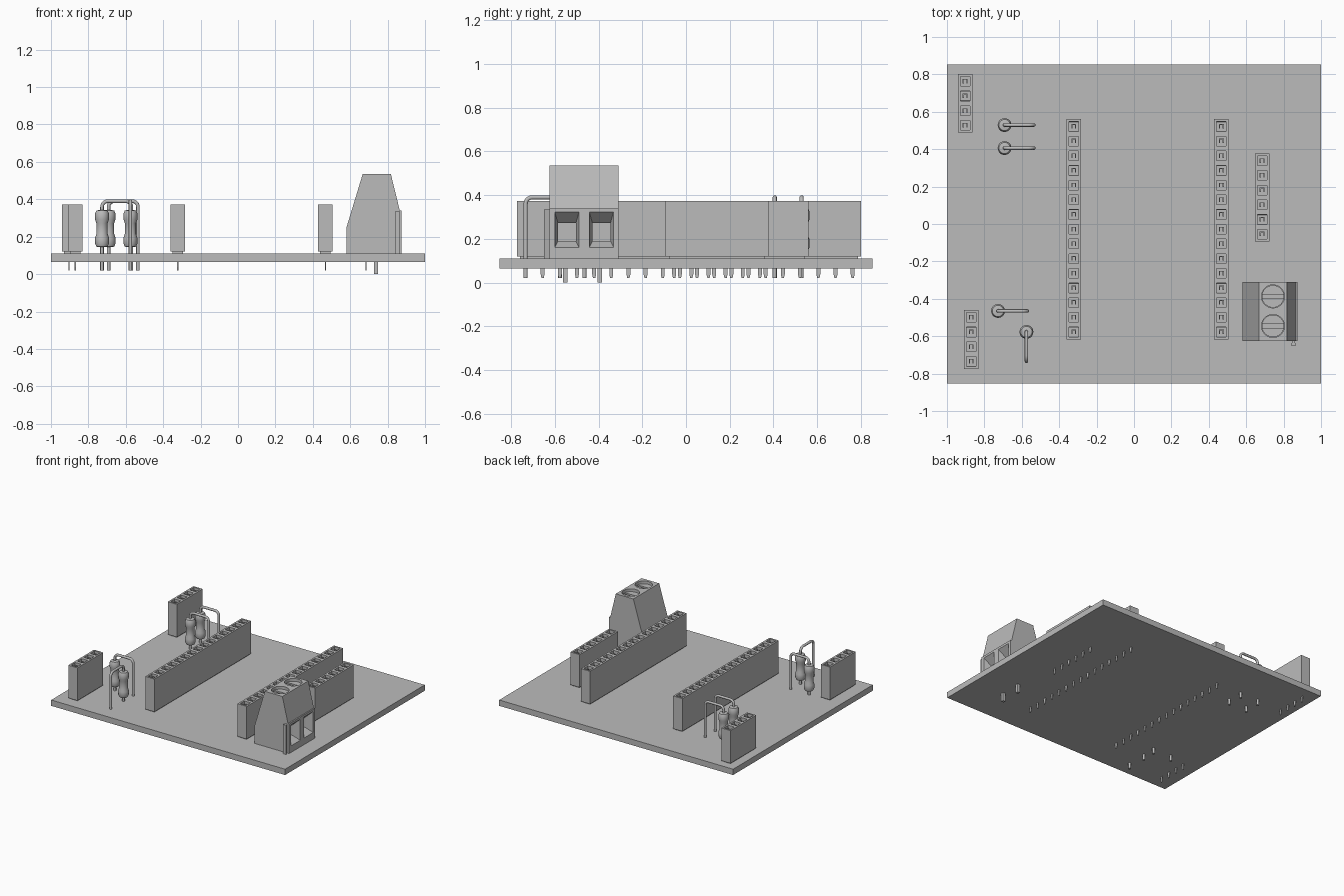
import bpy, bmesh, math
from mathutils import Vector

if "Cube" in bpy.data.objects:
    bpy.data.objects.remove(bpy.data.objects["Cube"])

grey = bpy.data.materials.new("plain grey")
grey.use_nodes = True
grey.diffuse_color = (0.5, 0.5, 0.5, 1)
grey.node_tree.nodes["Principled BSDF"].inputs["Base Color"].default_value = (0.5, 0.5, 0.5, 1)

PITCH = 0.0785
BOARD_LOW, BOARD_TOP = 0.065, 0.11
HEADER_TOP = 0.373
PIN_END = 0.02


def loft(bm, loops):
    """Skin a closed solid through loops of equal length."""
    rings = [[bm.verts.new(p) for p in loop] for loop in loops]
    n = len(rings[0])
    faces = [bm.faces.new(rings[0][::-1]), bm.faces.new(rings[-1])]
    for a, b in zip(rings, rings[1:]):
        for i in range(n):
            j = (i + 1) % n
            faces.append(bm.faces.new((a[i], a[j], b[j], b[i])))
    bmesh.ops.recalc_face_normals(bm, faces=faces)


def rect(x, y, z, hx, hy):
    return [(x - hx, y - hy, z), (x + hx, y - hy, z), (x + hx, y + hy, z), (x - hx, y + hy, z)]


def box(bm, x, y, hx, hy, z0, z1):
    loft(bm, [rect(x, y, z0, hx, hy), rect(x, y, z1, hx, hy)])


def circle(x, y, z, r, n=20):
    return [(x + r * math.cos(math.tau * i / n), y + r * math.sin(math.tau * i / n), z) for i in range(n)]


def finish(bm, name, smooth=False):
    mesh = bpy.data.meshes.new(name)
    bm.to_mesh(mesh)
    bm.free()
    mesh.materials.append(grey)
    ob = bpy.data.objects.new(name, mesh)
    bpy.context.collection.objects.link(ob)
    if smooth:
        bpy.ops.object.select_all(action='DESELECT')
        ob.select_set(True)
        bpy.context.view_layer.objects.active = ob
        bpy.ops.object.shade_smooth_by_angle(angle=math.radians(40))
    return ob


def cut(ob, cutter_bm):
    """Subtract the cutter solids and bake the result."""
    cutter = finish(cutter_bm, "cutter")
    cutter.hide_render = True
    mod = ob.modifiers.new("cut", 'BOOLEAN')
    mod.operation, mod.solver, mod.object = 'DIFFERENCE', 'EXACT', cutter
    bpy.context.view_layer.update()
    baked = bpy.data.meshes.new_from_object(ob.evaluated_get(bpy.context.evaluated_depsgraph_get()))
    ob.modifiers.clear()
    ob.data = baked
    bpy.data.objects.remove(cutter)


def header(name, x, y, count):
    """Socket strip running along y, with pockets, contacts and pins."""
    bm = bmesh.new()
    bmesh.ops.create_grid(bm, x_segments=1, y_segments=count, size=0.5)
    for v in bm.verts:
        v.co = Vector((x + v.co.x * PITCH, y + v.co.y * PITCH * count, BOARD_TOP + 0.01))
    ext = bmesh.ops.extrude_face_region(bm, geom=bm.faces[:], use_keep_orig=True)
    for v in ext["geom"]:
        if isinstance(v, bmesh.types.BMVert):
            v.co.z = HEADER_TOP
    bmesh.ops.recalc_face_normals(bm, faces=bm.faces[:])
    tops = [f for f in bm.faces if f.calc_center_median().z > HEADER_TOP - 0.001]
    bmesh.ops.inset_individual(bm, faces=tops, thickness=0.019)
    bmesh.ops.inset_individual(bm, faces=tops, thickness=0.001, depth=-0.12)
    # Standoff foot under the strip
    box(bm, x, y, PITCH * 0.36, PITCH * count / 2 - 0.015, BOARD_TOP, BOARD_TOP + 0.012)
    for i in range(count):
        py = y + (i - (count - 1) / 2) * PITCH
        # Spring contact inside the pocket
        box(bm, x, py + 0.011, 0.013, 0.002, 0.24, 0.36)
        for s in (-1, 1):
            box(bm, x + s * 0.01, py, 0.003, 0.011, 0.24, 0.36)
        # Flat tapered solder pin
        loft(bm, [rect(x, py, BOARD_TOP, 0.003, 0.009), rect(x, py, 0.038, 0.003, 0.009),
                  rect(x, py, PIN_END, 0.003, 0.005)])
    finish(bm, name)


def resistor(name, x, y, dx, dy):
    """Upright resistor with its top lead folded over in direction (dx, dy)."""
    bm = bmesh.new()
    profile = [(0.014, 0.144), (0.03, 0.147), (0.037, 0.163), (0.037, 0.195), (0.03, 0.215),
               (0.03, 0.272), (0.037, 0.292), (0.037, 0.324), (0.03, 0.34), (0.014, 0.343)]
    loft(bm, [circle(x, y, z, r) for r, z in profile])
    span, top, bend, r = 2 * PITCH, 0.39, 0.03, 0.0095
    # Path entries: distance along the fold, height, heading angle
    path = [(0, PIN_END, math.pi / 2)]
    for cx, start in ((bend, math.pi), (span - bend, math.pi / 2)):
        for k in range(7):
            a = start - math.pi / 2 * k / 6
            path.append((cx + bend * math.cos(a), top - bend + bend * math.sin(a), a - math.pi / 2))
    path.append((span, PIN_END, -math.pi / 2))
    out, side, up = Vector((dx, dy, 0)), Vector((-dy, dx, 0)), Vector((0, 0, 1))
    rings = []
    for u, z, a in path:
        centre = Vector((x, y, z)) + out * u
        normal = up * math.cos(a) - out * math.sin(a)
        rings.append([centre + r * (normal * math.cos(t) + side * math.sin(t))
                      for t in (math.tau * i / 12 for i in range(12))])
    loft(bm, rings)
    finish(bm, name, smooth=True)


# Circuit board
bm = bmesh.new()
box(bm, 0, 0, 1, 0.853, BOARD_LOW, BOARD_TOP)
finish(bm, "board")

# Socket headers
header("inner_header_right", -0.322, -0.028, 15)
header("inner_header_left", 0.467, -0.028, 15)
header("side_header_left", 0.685, 0.142, 6)
header("corner_header_back", -0.903, 0.645, 4)
header("corner_header_front", -0.87, -0.617, 4)

# Upright resistors
resistor("resistor_back_a", -0.692, 0.529, 1, 0)
resistor("resistor_back_b", -0.692, 0.406, 1, 0)
resistor("resistor_front_a", -0.727, -0.465, 1, 0)
resistor("resistor_front_b", -0.575, -0.577, 0, -1)

# Screw terminal housing
Y0, Y1 = -0.625, -0.309
SCREW_X, SCREWS, SCREW_R = 0.743, (-0.545, -0.387), 0.0615
outline = [(0.58, 0.11), (0.58, 0.25), (0.667, 0.536), (0.817, 0.536), (0.865, 0.34),
           (0.875, 0.34), (0.875, 0.11)]
bm = bmesh.new()
loft(bm, [[(px, py, pz) for px, pz in outline] for py in (Y0, Y1)])
housing = finish(bm, "terminal_housing")

# Funnel wire openings and screw wells
cutters = bmesh.new()
for sy in SCREWS:
    loops = []
    for px, hy, z0, z1 in ((0.885, 0.058, 0.156, 0.332), (0.82, 0.041, 0.19, 0.272), (0.7, 0.041, 0.19, 0.272)):
        loops.append([(px, sy - hy, z0), (px, sy + hy, z0), (px, sy + hy, z1), (px, sy - hy, z1)])
    loft(cutters, loops)
    loft(cutters, [circle(SCREW_X, sy, z, SCREW_R, 32) for z in (0.46, 0.56)])
cut(housing, cutters)

# Dovetail rib on the housing end
bm = bmesh.new()
loft(bm, [[(0.848, Y0 + 0.002, z), (0.858, Y0 + 0.002, z), (0.867, Y0 - 0.025, z), (0.839, Y0 - 0.025, z)]
          for z in (BOARD_TOP, 0.335)])
finish(bm, "housing_rib")

# Slotted screws and terminal pins
for label, sy in zip(("front", "back"), SCREWS):
    bm = bmesh.new()
    loft(bm, [circle(SCREW_X, sy, z, SCREW_R - 0.002, 32) for z in (0.45, 0.515)])
    screw = finish(bm, "terminal_screw_" + label)
    slot = bmesh.new()
    box(slot, SCREW_X, sy, 0.08, 0.01, 0.485, 0.55)
    cut(screw, slot)
    bm = bmesh.new()
    box(bm, 0.737, sy - 0.008, 0.011, 0.011, 0, BOARD_TOP)
    finish(bm, "terminal_pin_" + label)
